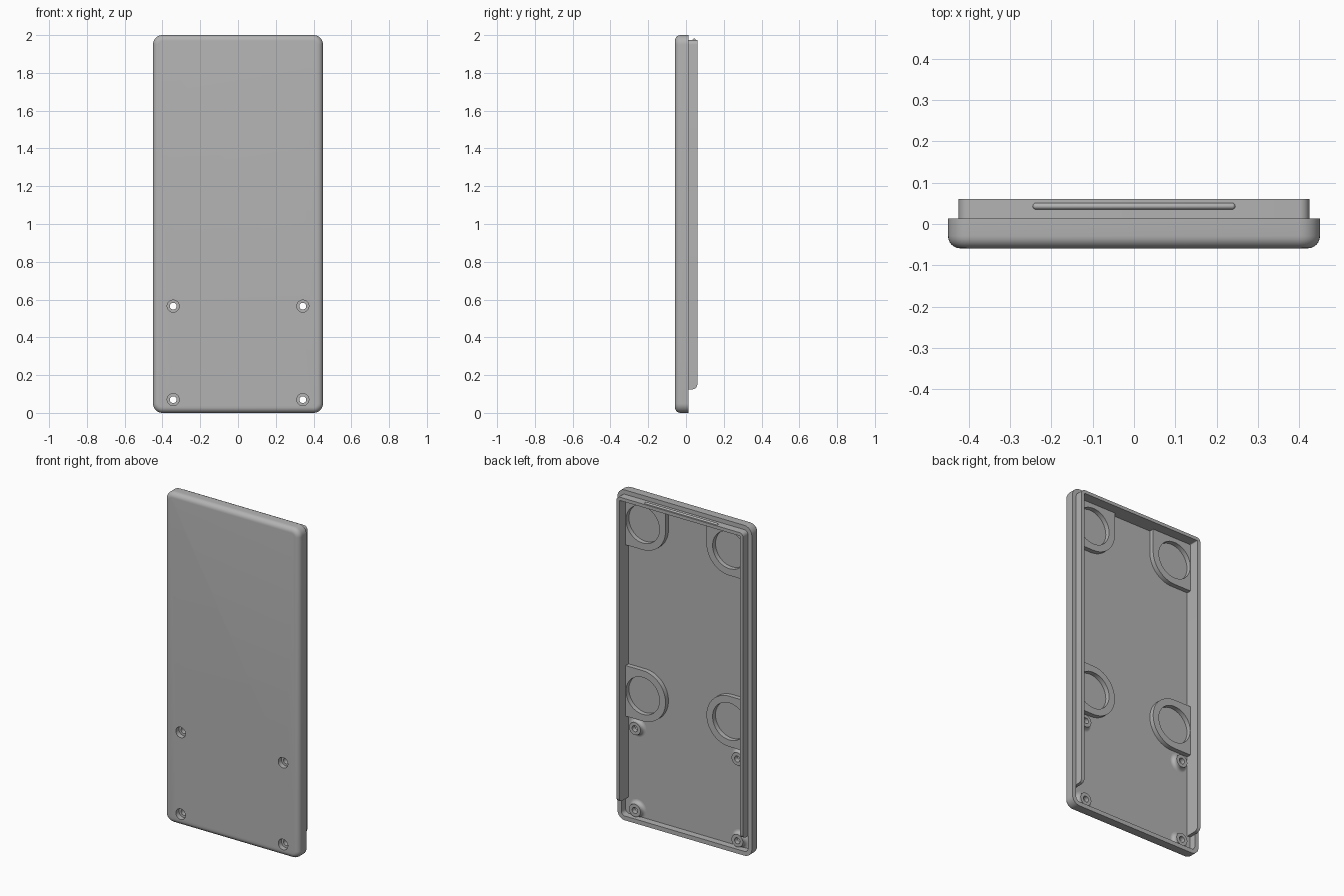
import bpy, bmesh, math
from mathutils import Matrix, Vector

cube = bpy.data.objects.get("Cube")
if cube:
    bpy.data.objects.remove(cube, do_unlink=True)

# Main dimensions
HALF_W, HEIGHT, CORNER = 0.45, 2.0, 0.05
FRONT, FLOOR, RIM, LIP_TOP = -0.059, -0.028, 0.013, 0.06
WALL, LIP, FILLET = 0.026, 0.02, 0.03
LIP_BOTTOM = 0.125
SCREWS = [(x, z) for x in (-0.343, 0.343) for z in (0.07, 0.565)]
PADS = [(0.29, 1.815), (0.29, 0.778)]
PAD_R, POCKET_R, PAD_TOP = 0.153, 0.112, 0.0

grey = bpy.data.materials.new("grey plastic")
grey.use_nodes = True
grey.diffuse_color = (0.45, 0.45, 0.45, 1)
grey.node_tree.nodes["Principled BSDF"].inputs["Base Color"].default_value = (0.45, 0.45, 0.45, 1)


def finish(name, bm):
    """Turn a bmesh into a shaded object."""
    bmesh.ops.recalc_face_normals(bm, faces=bm.faces)
    mesh = bpy.data.meshes.new(name)
    bm.to_mesh(mesh)
    bm.free()
    mesh.materials.append(grey)
    obj = bpy.data.objects.new(name, mesh)
    bpy.context.collection.objects.link(obj)
    return obj


def activate(obj):
    bpy.ops.object.select_all(action="DESELECT")
    obj.select_set(True)
    bpy.context.view_layer.objects.active = obj


def smooth(obj):
    activate(obj)
    bpy.ops.object.shade_smooth_by_angle(angle=math.radians(35))


def arc(cx, cz, r, start, end, n=8):
    """Points of an arc in the xz plane, angles in degrees."""
    angles = [math.radians(start + (end - start) * i / n) for i in range(n + 1)]
    return [(cx + r * math.cos(a), cz + r * math.sin(a)) for a in angles]


def rounded_rect(inset):
    r = max(CORNER - inset, 0.005)
    x, top, low = HALF_W - inset - r, HEIGHT - inset - r, inset + r
    return (arc(x, low, r, -90, 0) + arc(x, top, r, 0, 90)
            + arc(-x, top, r, 90, 180) + arc(-x, low, r, 180, 270))


def ring(bm, points, y):
    return [bm.verts.new((x, y, z)) for x, z in points]


def bridge(bm, a, b):
    for i in range(len(a)):
        j = (i + 1) % len(a)
        bm.faces.new((a[i], a[j], b[j], b[i]))


def prism(bm, points, y0, y1):
    a, b = ring(bm, points, y0), ring(bm, points, y1)
    bridge(bm, a, b)
    bm.faces.new(a)
    bm.faces.new(b)


def cut(obj, places, radius):
    """Cut round holes along y through an object."""
    bm = bmesh.new()
    for x, z in places:
        prism(bm, arc(x, z, radius, 0, 360, 40)[:-1], -0.1, 0.1)
    cutter = finish("hole_cutter", bm)
    cutter.hide_render = True
    mod = obj.modifiers.new("holes", "BOOLEAN")
    mod.operation, mod.solver, mod.object = "DIFFERENCE", "EXACT", cutter
    activate(obj)
    bpy.ops.object.modifier_apply(modifier=mod.name)
    bpy.data.objects.remove(cutter, do_unlink=True)


# Tray shell: filleted front, outer side, rim, inner side, floor
steps = [math.radians(90 * i / 6) for i in range(7)]
levels = [(FILLET * (1 - math.sin(a)), FRONT + FILLET * (1 - math.cos(a))) for a in steps]
levels += [(0, RIM), (WALL, RIM), (WALL, FLOOR)]
bm = bmesh.new()
rings = [ring(bm, rounded_rect(inset), y) for inset, y in levels]
for a, b in zip(rings, rings[1:]):
    bridge(bm, a, b)
bm.faces.new(rings[0])
bm.faces.new(rings[-1])
shell = finish("tray_shell", bm)
cut(shell, SCREWS, 0.032)
smooth(shell)

# Raised lip on both sides and the top, open at the bottom
def lip_path(inset):
    r = max(CORNER - inset, 0.005)
    x, top = HALF_W - inset, HEIGHT - inset - r
    return ([(x, LIP_BOTTOM)] + arc(x - r, top, r, 0, 90)
            + arc(r - x, top, r, 90, 180) + [(-x, LIP_BOTTOM)])


bm = bmesh.new()
prism(bm, lip_path(WALL) + lip_path(WALL + LIP)[::-1], FLOOR, LIP_TOP)
ends = [e for e in bm.edges if all(abs(v.co.z - LIP_BOTTOM) < 1e-4
                                   and abs(v.co.y - LIP_TOP) < 1e-4 for v in e.verts)]
bmesh.ops.bevel(bm, geom=ends, offset=0.025, segments=5, profile=0.5, affect="EDGES")
smooth(finish("raised_lip", bm))

# Rounded snap ridge along the top of the lip
bm = bmesh.new()
bmesh.ops.create_uvsphere(bm, u_segments=16, v_segments=9, radius=0.008,
                          matrix=Matrix.Rotation(math.pi / 2, 4, "Y"))
for v in bm.verts:
    v.co += Vector((math.copysign(0.237, v.co.x), 0.043, HEIGHT - WALL))
smooth(finish("snap_ridge", bm))

# Screw bosses with a flared foot and a bore
flare = [(0.058 - 0.02 * math.sin(a), FLOOR + 0.02 * (1 - math.cos(a))) for a in steps]
profile = [(0.034, FLOOR - 0.001), (0.018, FLOOR - 0.001), (0.018, 0), (0.038, 0)] + flare[::-1]
for i, (x, z) in enumerate(SCREWS):
    bm = bmesh.new()
    loops = [ring(bm, arc(x, z, r, 0, 360, 32)[:-1], y) for r, y in profile]
    for a, b in zip(loops, loops[1:]):
        bridge(bm, a, b)
    smooth(finish(f"screw_boss_{i + 1}", bm))

# Round-pocket pads against the side walls; the top pair also meets the top wall
wall_x, wall_z = HALF_W - WALL - LIP / 2, HEIGHT - WALL - LIP / 2
for side, label in ((1, "left"), (-1, "right")):
    for (x, z), level in zip(PADS, ("upper", "lower")):
        if level == "upper":
            outline = [(wall_x, wall_z), (x - PAD_R, wall_z)] + arc(x, z, PAD_R, 180, 270, 16)
        else:
            outline = [(wall_x, z + PAD_R)] + arc(x, z, PAD_R, 90, 270, 32)
        outline.append((wall_x, z - PAD_R))
        bm = bmesh.new()
        prism(bm, [(side * px, pz) for px, pz in outline], FLOOR - 0.001, PAD_TOP)
        pad = finish(f"{level}_{label}_pocket_pad", bm)
        cut(pad, [(side * x, z)], POCKET_R)
        smooth(pad)
